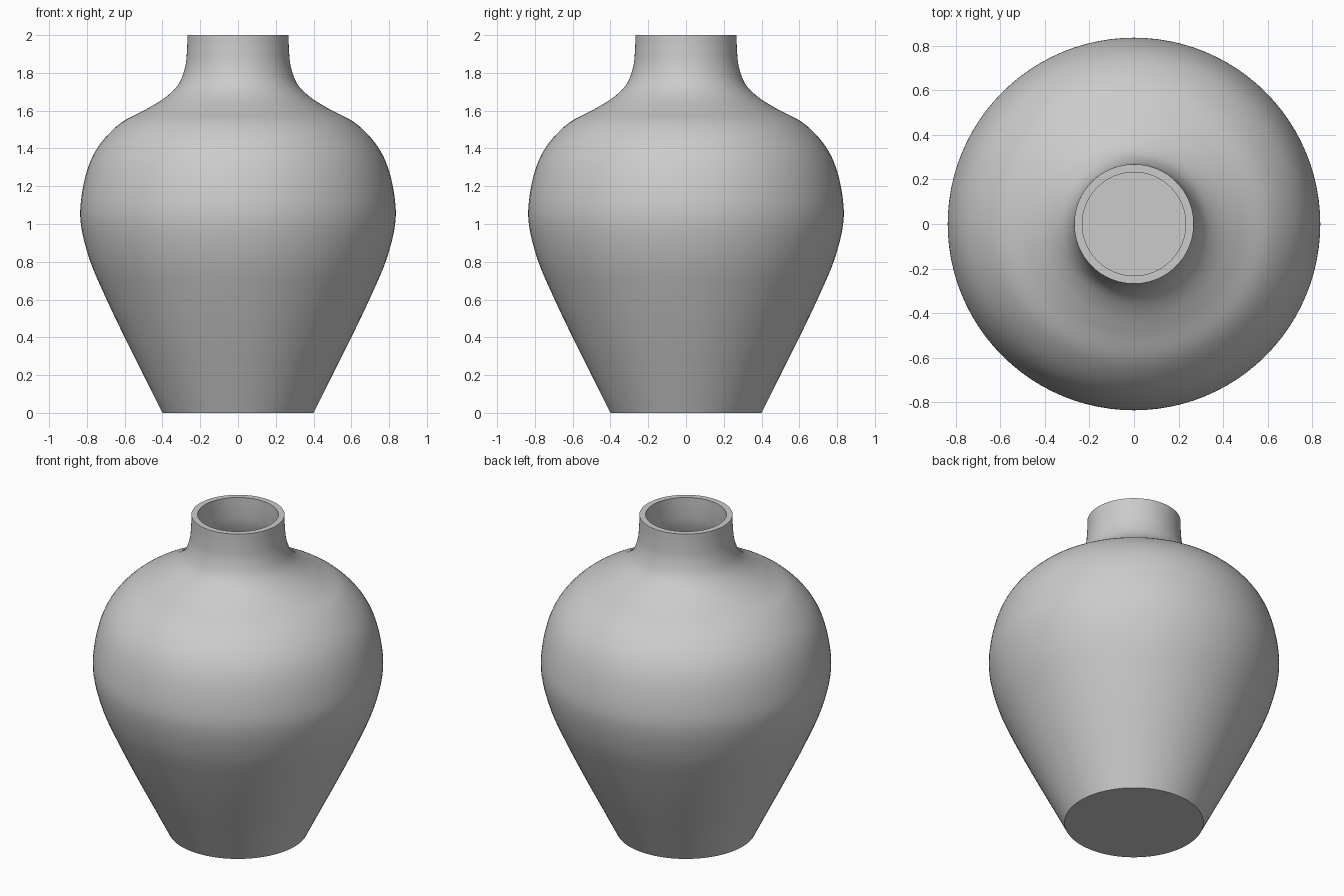
import bpy
import bmesh
from math import tau, radians
from mathutils import Vector
from mathutils.geometry import interpolate_bezier

cube = bpy.data.objects.get("Cube")
if cube:
    bpy.data.objects.remove(cube, do_unlink=True)

WALL = 0.036
SIDES = 96

# Outer silhouette: radius and height, foot to lip
silhouette = [Vector((r, 0, z)) for r, z in (
    (0.40, 0), (0.50, 0.2), (0.60, 0.4), (0.70, 0.61), (0.785, 0.81),
    (0.832, 1.0), (0.828, 1.15), (0.79, 1.31), (0.725, 1.43), (0.62, 1.535),
    (0.49, 1.605), (0.385, 1.67), (0.315, 1.74), (0.28, 1.83), (0.27, 1.92),
    (0.268, 2.0))]


def smooth_path(points, steps):
    """Smooth curve that passes through every point."""
    padded = [2 * points[0] - points[1]] + points + [2 * points[-1] - points[-2]]
    path = [points[0]]
    for a, b, c, d in zip(padded, padded[1:], padded[2:], padded[3:]):
        path += interpolate_bezier(b, b + (c - a) / 6, c - (d - b) / 6, c, steps)[1:]
    return path


def inset_path(path, distance):
    """Offset the path towards the axis by the wall thickness."""
    result = []
    for i, p in enumerate(path):
        t = (path[min(i + 1, len(path) - 1)] - path[max(i - 1, 0)]).normalized()
        result.append(p + Vector((-t.z, 0, t.x)) * distance)
    return result


# Closed cross-section: underside, outer wall, lip, inner wall, floor
outer = smooth_path(silhouette, 6)
inner = inset_path(outer, WALL)
inner[0].z = WALL
inner[-1].z = outer[-1].z
section = [Vector((0, 0, 0))] + outer + inner[::-1] + [Vector((0, 0, WALL))]

# Lathe the section around the z axis
bm = bmesh.new()
verts = [bm.verts.new(p) for p in section]
edges = [bm.edges.new(pair) for pair in zip(verts, verts[1:])]
bmesh.ops.spin(bm, geom=verts + edges, cent=(0, 0, 0), axis=(0, 0, 1),
               angle=tau, steps=SIDES, use_duplicate=False)
bmesh.ops.remove_doubles(bm, verts=bm.verts, dist=0.0005)
bmesh.ops.recalc_face_normals(bm, faces=bm.faces)
mesh = bpy.data.meshes.new("vase")
bm.to_mesh(mesh)
bm.free()
vase = bpy.data.objects.new("vase", mesh)
bpy.context.collection.objects.link(vase)

# Plain grey clay
clay = bpy.data.materials.new("grey_clay")
clay.use_nodes = True
clay.diffuse_color = (0.6, 0.6, 0.6, 1)
clay.node_tree.nodes["Principled BSDF"].inputs["Base Color"].default_value = clay.diffuse_color
mesh.materials.append(clay)

# Smooth walls, crisp lip and foot
bpy.ops.object.select_all(action="DESELECT")
vase.select_set(True)
bpy.context.view_layer.objects.active = vase
bpy.ops.object.shade_smooth_by_angle(angle=radians(35))
